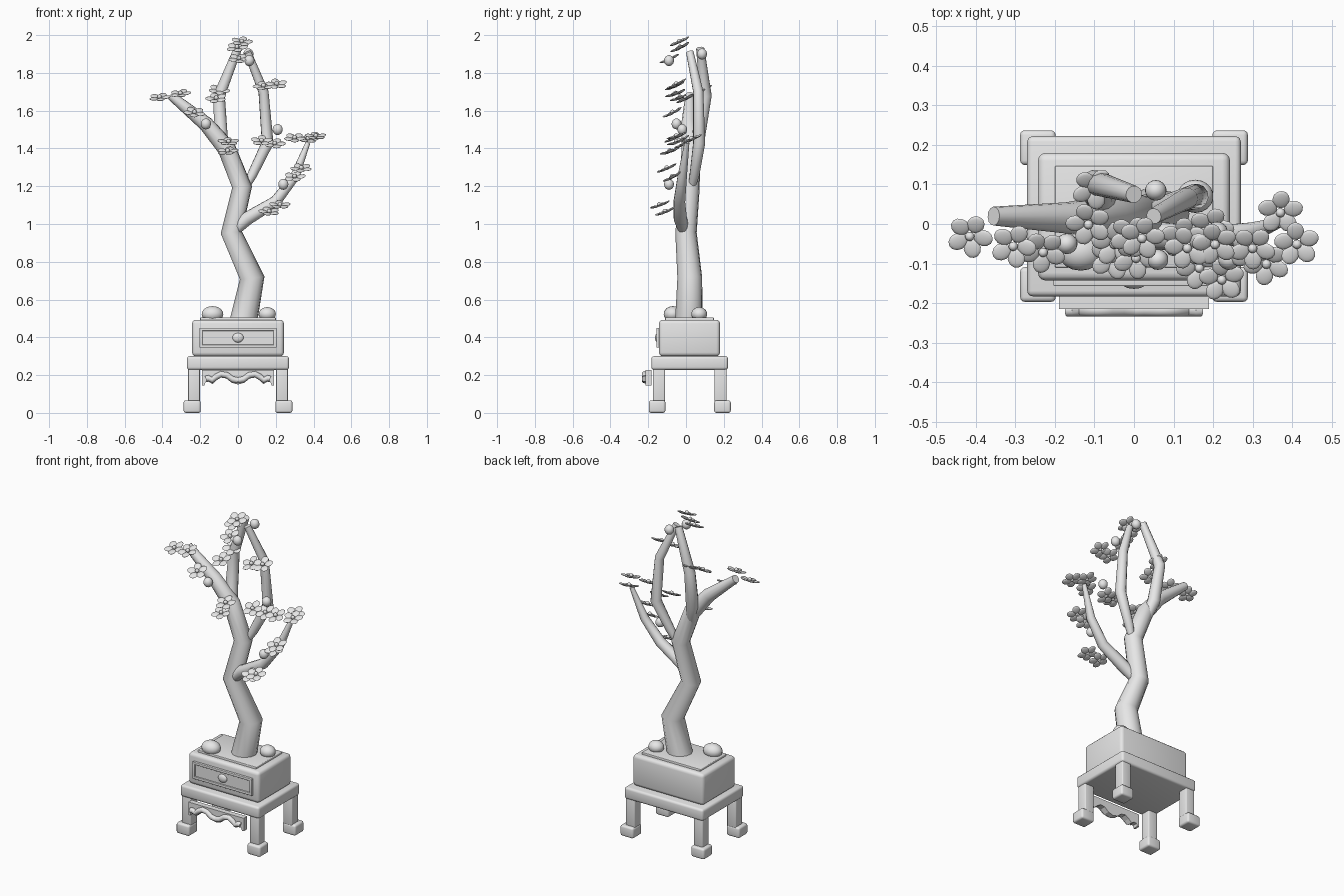
import bpy, bmesh, math, random
from mathutils import Matrix, Vector

random.seed(4)
cube = bpy.data.objects.get("Cube")
if cube:
    bpy.data.objects.remove(cube, do_unlink=True)

GREY = (0.8, 0.8, 0.8, 1)
mat = bpy.data.materials.new("pale_grey")
mat.use_nodes = True
mat.diffuse_color = GREY
mat.node_tree.nodes["Principled BSDF"].inputs["Base Color"].default_value = GREY


def add_mesh(name, bm, smooth=True):
    """Turn a bmesh into a shaded object."""
    bmesh.ops.recalc_face_normals(bm, faces=bm.faces)
    mesh = bpy.data.meshes.new(name)
    bm.to_mesh(mesh)
    bm.free()
    return add_object(name, mesh, smooth)


def add_object(name, mesh, smooth=True):
    mesh.materials.clear()
    mesh.materials.append(mat)
    ob = bpy.data.objects.new(name, mesh)
    bpy.context.collection.objects.link(ob)
    if smooth:
        bpy.ops.object.select_all(action='DESELECT')
        ob.select_set(True)
        bpy.context.view_layer.objects.active = ob
        bpy.ops.object.shade_smooth_by_angle(angle=math.radians(40))
    return ob


def box(name, xs, ys, zs, bevel=0.0):
    """Box between three pairs of limits, with rounded edges."""
    bm = bmesh.new()
    bmesh.ops.create_cube(bm, size=1)
    for v in bm.verts:
        for i, (lo, hi) in enumerate((xs, ys, zs)):
            v.co[i] = lo if v.co[i] < 0 else hi
    if bevel:
        bmesh.ops.bevel(bm, geom=bm.edges[:], offset=bevel, segments=3,
                        profile=0.5, affect='EDGES')
    return add_mesh(name, bm)


def ellipsoid(name, centre, radii):
    bm = bmesh.new()
    bmesh.ops.create_uvsphere(bm, u_segments=18, v_segments=12, radius=1)
    bmesh.ops.transform(bm, verts=bm.verts,
                        matrix=Matrix.Translation(centre) @ Matrix.Diagonal((*radii, 1)))
    return add_mesh(name, bm)


def tube(name, points):
    """Tapered round tube through (x, y, z, radius) points."""
    curve = bpy.data.curves.new(name, 'CURVE')
    curve.dimensions = '3D'
    curve.bevel_depth = 1
    curve.bevel_resolution = 4
    curve.use_fill_caps = True
    spline = curve.splines.new('POLY')
    spline.points.add(len(points) - 1)
    for p, (x, y, z, r) in zip(spline.points, points):
        p.co = (x, y, z, 1)
        p.radius = r
    helper = bpy.data.objects.new(name + "_path", curve)
    bpy.context.collection.objects.link(helper)
    bpy.context.view_layer.update()
    mesh = bpy.data.meshes.new_from_object(
        helper.evaluated_get(bpy.context.evaluated_depsgraph_get()))
    bpy.data.objects.remove(helper, do_unlink=True)
    return add_object(name, mesh)


def flower(name, centre):
    """Five flat petals round a small button, leaning to the front."""
    bm = bmesh.new()
    place = (Matrix.Translation(centre)
             @ Matrix.Rotation(math.radians(random.uniform(18, 28)), 4, 'X')
             @ Matrix.Rotation(math.radians(random.uniform(-6, 6)), 4, 'Y')
             @ Matrix.Rotation(random.uniform(0, 6), 4, 'Z'))
    for i in range(5):
        petal = (place @ Matrix.Rotation(math.tau * i / 5, 4, 'Z')
                 @ Matrix.Translation((0.034, 0, 0))
                 @ Matrix.Rotation(math.radians(-8), 4, 'Y')
                 @ Matrix.Diagonal((0.025, 0.022, 0.006, 1)))
        bmesh.ops.create_uvsphere(bm, u_segments=12, v_segments=8, radius=1, matrix=petal)
    button = place @ Matrix.Translation((0, 0, 0.004))
    bmesh.ops.create_uvsphere(bm, u_segments=10, v_segments=8, radius=0.012, matrix=button)
    return add_mesh(name, bm)


# Stand: slab on four legs with block feet
MID = 0.02
box("stand_top", (-0.27, 0.27), (-0.183, 0.222), (0.228, 0.3), 0.014)
for side, sx in (("left", 1), ("right", -1)):
    for end, sy in (("front", -1), ("back", 1)):
        x, y = 0.233 * sx, MID + 0.163 * sy
        box(f"{end}_{side}_leg", (x - 0.031, x + 0.031), (y - 0.032, y + 0.032), (0.05, 0.24), 0.006)
        x, y = 0.243 * sx, MID + 0.173 * sy
        box(f"{end}_{side}_foot", (x - 0.045, x + 0.045), (y - 0.044, y + 0.044), (0, 0.066), 0.012)

# Carved apron: scalloped board with a raised scroll
half = [(0, 0.15), (0.035, 0.16), (0.06, 0.182), (0.09, 0.187), (0.115, 0.172),
        (0.135, 0.152), (0.155, 0.165), (0.172, 0.162), (0.178, 0.146), (0.19, 0.146)]
outline = [(-x, z) for x, z in reversed(half[1:])] + half + [(0.19, 0.226), (-0.19, 0.226)]
bm = bmesh.new()
face = bm.faces.new([bm.verts.new((x, -0.182, z)) for x, z in outline])
pushed = bmesh.ops.extrude_face_region(bm, geom=[face])["geom"]
bmesh.ops.translate(bm, vec=(0, -0.033, 0),
                    verts=[v for v in pushed if isinstance(v, bmesh.types.BMVert)])
add_mesh("apron_board", bm, smooth=False)
scroll = [(0.0, 0.172), (0.03, 0.178), (0.06, 0.2), (0.09, 0.205),
          (0.115, 0.192), (0.137, 0.174), (0.158, 0.184), (0.17, 0.18)]
for side, s in (("left", 1), ("right", -1)):
    tube(f"apron_scroll_{side}", [(s * x, -0.218, z, 0.016) for x, z in scroll])

# Planter with drawer front and soil
box("planter_box", (-0.243, 0.243), (-0.143, 0.18), (0.3, 0.493), 0.02)
box("soil", (-0.2, 0.2), (-0.11, 0.147), (0.48, 0.506), 0.004)
box("drawer_panel", (-0.19, 0.19), (-0.149, -0.13), (0.355, 0.44))
for name, z in (("upper", 0.442), ("lower", 0.353)):
    box(f"drawer_rail_{name}", (-0.204, 0.204), (-0.157, -0.13), (z - 0.008, z + 0.008), 0.003)
for name, x in (("left", 0.196), ("right", -0.196)):
    box(f"drawer_stile_{name}", (x - 0.008, x + 0.008), (-0.157, -0.13), (0.346, 0.449), 0.003)
ellipsoid("drawer_knob", (0, -0.15, 0.398), (0.03, 0.014, 0.025))

# Stones
ellipsoid("large_stone", (-0.135, -0.07, 0.523), (0.058, 0.048, 0.042))
ellipsoid("small_stone", (0.155, 0.07, 0.523), (0.046, 0.042, 0.037))

# Trunk and branches
tube("trunk", [(0.03, 0.015, 0.49, 0.073), (0.075, 0.02, 0.715, 0.066), (-0.035, 0.0, 0.955, 0.057),
               (0.022, 0.02, 1.195, 0.053), (-0.06, 0.025, 1.4, 0.049),
               (-0.17, 0.015, 1.53, 0.04), (-0.355, 0.02, 1.68, 0.024)])
tube("upper_right_branch", [(-0.06, 0.035, 1.36, 0.03), (-0.09, 0.065, 1.46, 0.037),
                            (-0.1, 0.105, 1.68, 0.032), (0.0, 0.075, 1.93, 0.022)])
tube("upper_left_branch", [(0.03, 0.025, 1.17, 0.015), (0.075, 0.045, 1.26, 0.026),
                           (0.157, 0.07, 1.43, 0.032), (0.135, 0.065, 1.7, 0.027),
                           (0.05, 0.02, 1.91, 0.02)])
tube("lower_left_branch", [(-0.02, -0.01, 0.965, 0.03), (0.05, -0.03, 1.03, 0.036),
                           (0.2, -0.035, 1.12, 0.031), (0.3, -0.02, 1.25, 0.025),
                           (0.37, 0.005, 1.43, 0.013)])

# Blossoms and buds
blossoms = [
    (-0.415, -0.03, 1.67), (-0.305, -0.055, 1.69), (-0.23, -0.07, 1.59),
    (-0.05, -0.05, 1.435), (-0.055, -0.085, 1.385), (-0.1, 0.09, 1.71), (-0.115, 0.0, 1.665),
    (0.02, -0.035, 1.965), (-0.005, -0.03, 1.935), (0.005, -0.085, 1.875),
    (0.135, -0.06, 1.73), (0.205, -0.05, 1.74), (0.125, -0.035, 1.44), (0.195, -0.01, 1.425),
    (0.3, -0.06, 1.455), (0.37, 0.03, 1.45), (0.412, -0.05, 1.465),
    (0.335, -0.1, 1.295), (0.3, -0.07, 1.25), (0.222, -0.14, 1.1), (0.165, -0.11, 1.065),
]
for i, centre in enumerate(blossoms, 1):
    flower(f"blossom_{i}", centre)
buds = [(-0.17, -0.05, 1.53), (0.21, -0.02, 1.5), (0.24, -0.09, 1.21),
        (0.06, -0.09, 1.865), (0.055, 0.085, 1.9)]
for i, centre in enumerate(buds, 1):
    ellipsoid(f"bud_{i}", centre, (0.027, 0.026, 0.029))
